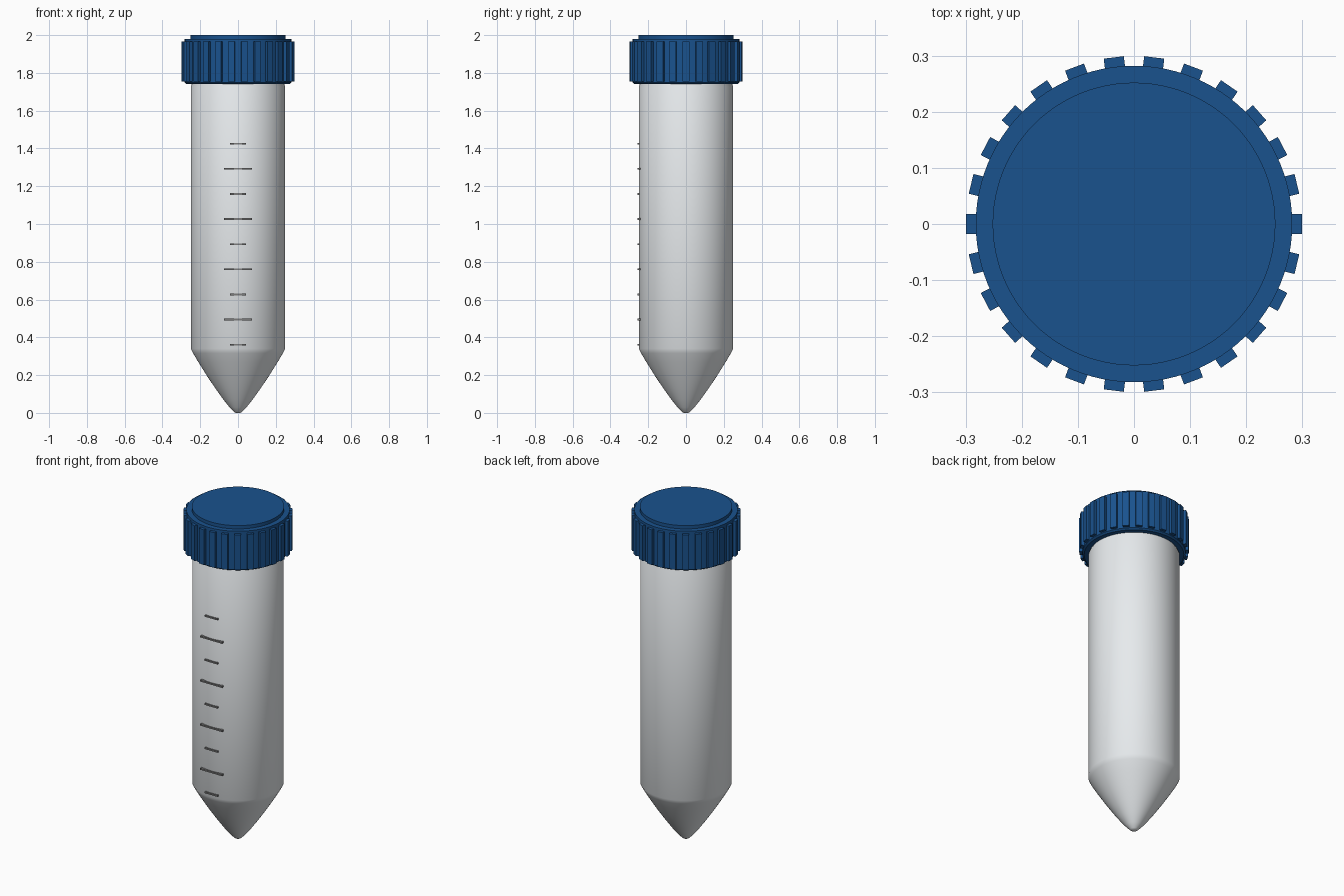
import bpy, bmesh
from math import cos, sin, pi, radians
from mathutils import Matrix

if "Cube" in bpy.data.objects:
    bpy.data.objects.remove(bpy.data.objects["Cube"])


def material(name, rgb):
    m = bpy.data.materials.new(name)
    m.diffuse_color = (*rgb, 1)
    m.use_nodes = True
    m.node_tree.nodes["Principled BSDF"].inputs["Base Color"].default_value = m.diffuse_color
    return m


def finish(bm, name, mat, smooth=None):
    bmesh.ops.recalc_face_normals(bm, faces=bm.faces)
    me = bpy.data.meshes.new(name)
    bm.to_mesh(me)
    bm.free()
    ob = bpy.data.objects.new(name, me)
    bpy.context.collection.objects.link(ob)
    me.materials.append(mat)
    if smooth:
        bpy.ops.object.select_all(action='DESELECT')
        ob.select_set(True)
        bpy.context.view_layer.objects.active = ob
        bpy.ops.object.shade_smooth_by_angle(angle=radians(smooth))
    return ob


def lathe(name, profile, mat, smooth, segments=96):
    """Revolve (radius, z) points about z and cap both ends."""
    bm = bmesh.new()
    rings = [[bm.verts.new((r * cos(2 * pi * i / segments), r * sin(2 * pi * i / segments), z))
              for i in range(segments)] for r, z in profile]
    for a, b in zip(rings, rings[1:]):
        for i in range(segments):
            j = (i + 1) % segments
            bm.faces.new((a[i], a[j], b[j], b[i]))
    bm.faces.new(rings[0][::-1])
    bm.faces.new(rings[-1])
    return finish(bm, name, mat, smooth)


def add_box(bm, center, size, turn=0):
    bmesh.ops.create_cube(bm, size=1, matrix=Matrix.Rotation(turn, 4, 'Z')
                          @ Matrix.Translation(center) @ Matrix.Diagonal((*size, 1)))


blue = material("cap_blue", (0.01, 0.085, 0.27))
white = material("tube_white", (0.80, 0.83, 0.85))
grey = material("mark_grey", (0.2, 0.2, 0.2))

# Tube body with slightly bulging conical tip
lathe("tube", [(0.012, 0), (0.022, 0.006), (0.045, 0.03), (0.08, 0.074), (0.12, 0.13),
               (0.165, 0.197), (0.21, 0.269), (0.238, 0.316), (0.25, 0.34),
               (0.25, 1.728), (0.245, 1.738), (0.245, 1.8)], white, 40)

# Screw cap with raised top disc
lathe("cap", [(0.272, 1.74), (0.282, 1.748), (0.282, 1.98),
              (0.252, 1.98), (0.252, 2.0)], blue, 30)

# Grip ribs around the cap
RIBS = 26
bm = bmesh.new()
for i in range(RIBS):
    add_box(bm, (0.286, 0, 1.86), (0.026, 0.036, 0.212), 2 * pi * i / RIBS)
finish(bm, "cap_ribs", blue)

# Volume marks on the front, alternating short and long
bm = bmesh.new()
for i in range(9):
    width = 0.146 if i % 2 else 0.085
    add_box(bm, (0, -0.249, 0.361 + 0.133 * i), (width, 0.016, 0.009))
finish(bm, "volume_marks", grey)
